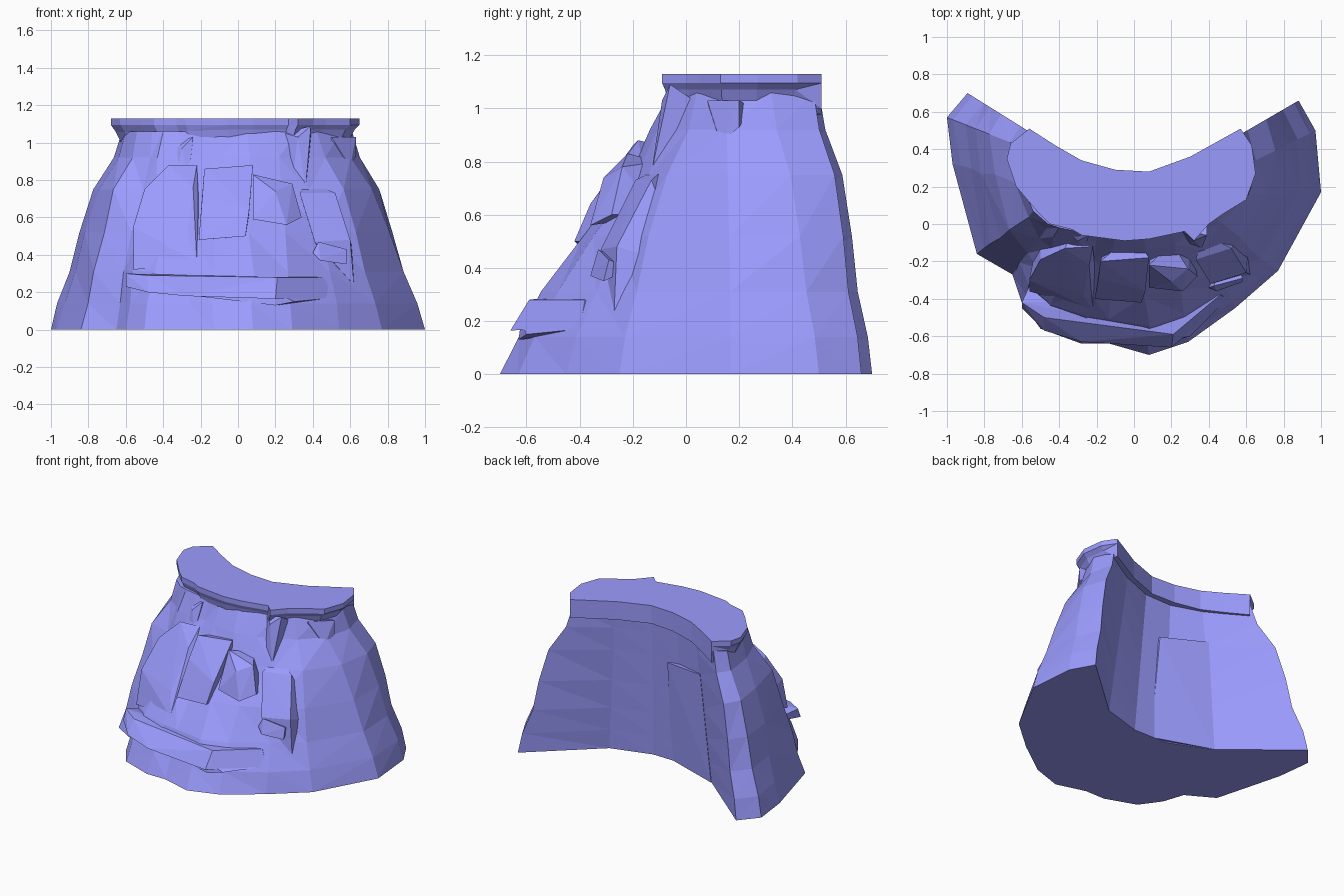
import bpy, bmesh, random
from mathutils import Vector

if "Cube" in bpy.data.objects:
    bpy.data.objects.remove(bpy.data.objects["Cube"])

random.seed(4)

rock = bpy.data.materials.new("rock")
rock.diffuse_color = (.33, .33, 1, 1)
rock.use_nodes = True
rock.node_tree.nodes["Principled BSDF"].inputs["Base Color"].default_value = rock.diffuse_color


def finish(name, bm):
    bmesh.ops.recalc_face_normals(bm, faces=bm.faces)
    mesh = bpy.data.meshes.new(name)
    bm.to_mesh(mesh)
    bm.free()
    mesh.materials.append(rock)
    ob = bpy.data.objects.new(name, mesh)
    bpy.context.collection.objects.link(ob)
    return ob


def loft(name, rings):
    """Skin a stack of equal-length closed outlines and cap both ends."""
    bm = bmesh.new()
    rows = [[bm.verts.new(p) for p in r] for r in rings]
    n = len(rows[0])
    for a, b in zip(rows, rows[1:]):
        for i in range(n):
            j = (i + 1) % n
            bm.faces.new((a[i], a[j], b[j], b[i]))
    bm.faces.new(rows[0][::-1])
    bm.faces.new(rows[-1])
    bmesh.ops.recalc_face_normals(bm, faces=bm.faces)
    bmesh.ops.triangulate(bm, faces=bm.faces[:], ngon_method='EAR_CLIP')
    return finish(name, bm)


def chunk(name, pts):
    """Faceted rock from the convex hull of a few corners."""
    bm = bmesh.new()
    for p in pts:
        bm.verts.new(p)
    res = bmesh.ops.convex_hull(bm, input=bm.verts[:])
    junk = list({g for g in res["geom_interior"] + res["geom_unused"]
                 if isinstance(g, bmesh.types.BMVert)})
    if junk:
        bmesh.ops.delete(bm, geom=junk, context='VERTS')
    return finish(name, bm)


# Crescent cliff body: outer edge left tip to right tip, then the hollow back
base_outer = [(-.89, .70), (-1, .57), (-.97, .32), (-.84, -.16), (-.65, -.27),
              (-.6, -.42), (-.5, -.56), (-.28, -.64), (-.13, -.64), (.08, -.7),
              (.29, -.63), (.54, -.45), (.77, -.25), (1, .17), (.97, .5), (.88, .66)]
top_outer = [(-.57, .5), (-.62, .42), (-.6, .22), (-.54, .07), (-.46, 0),
             (-.4, -.02), (-.3, -.04), (-.2, -.04), (-.1, -.05), (.05, -.06),
             (.2, -.04), (.32, -.01), (.42, .04), (.55, .15), (.61, .32), (.57, .48)]
base_inner = [(.43, .26), (.14, .175), (-.12, .18), (-.42, .31)]
top_inner = [(.33, .34), (.1, .25), (-.1, .25), (-.3, .33)]

# height, inward lean of the arms, inward lean of the front
levels = [(0, 0, 0), (.14, .08, .11), (.31, .27, .23), (.52, .38, .49),
          (.75, .56, .75), (.92, .88, .90), (1.06, 1, 1)]
rings = []
for z, side, front in levels:
    ring = []
    wob = .012 if 0 < z < 1 else 0
    for i, (a, b) in enumerate(zip(base_outer, top_outer)):
        w = min(1, 1.4 * (1 - abs(i - 7.5) / 7.5))
        t = side + (front - side) * w
        if i in (3, 12) and .5 < z < .8:      # shoulders swell outward
            t -= .06
        p = Vector(a).lerp(Vector(b), t)
        edge = 0 if i in (0, 1, 13, 14, 15) else wob
        ring.append((p.x + random.uniform(-edge, edge),
                     p.y + random.uniform(-edge, edge), z))
    for a, b in zip(base_inner, top_inner):
        p = Vector(a).lerp(Vector(b), z / 1.06)
        ring.append((p.x, p.y, z))
    rings.append(ring)
loft("cliff_body", rings)

# Flat overhanging cap slab
cap = [(-.56, .51), (-.66, .43), (-.68, .35), (-.63, .2), (-.52, .07), (-.45, 0),
       (-.33, -.03), (-.28, -.06), (-.05, -.09), (.08, -.08), (.27, -.04),
       (.32, -.09), (.4, 0), (.47, .05), (.6, .13), (.65, .27), (.63, .42), (.57, .51),
       (.3, .36), (.08, .28), (-.1, .29), (-.28, .34), (-.42, .42)]


def cap_ring(z, s, drop=0):
    c = Vector((0, .2))
    out = []
    for i, p in enumerate(cap):
        q = c + (Vector(p) - c) * (s if 0 < i < 17 else 1)
        out.append((q.x, q.y, z - drop * max(0, -p[0])))
    return out


loft("cap_slab", [cap_ring(1.0, .9, .04), cap_ring(1.07, .96, .02),
                  cap_ring(1.095, 1), cap_ring(1.13, 1)])

# Jutting ledge across the lower front
chunk("front_ledge", [(-.6, -.42, .30), (-.6, -.45, .23), (-.48, -.57, .20),
                      (-.28, -.63, .18), (.2, -.66, .165), (.21, -.59, .28),
                      (.51, -.40, .17), (.46, -.38, .28), (-.48, -.5, .29),
                      (-.5, -.2, .25), (.4, -.2, .25)])
chunk("ledge_underside", [(-.4, -.58, .2), (.2, -.63, .13), (.3, -.6, .15),
                          (.5, -.4, .17), (.1, -.3, .15), (.2, -.62, .2)])

# Central leaning block and its neighbour
chunk("centre_block", [(-.21, -.40, .48), (.04, -.42, .50), (-.18, -.2, .86),
                       (.08, -.18, .88), (.06, -.36, .64), (-.19, -.29, .72),
                       (-.15, -.1, .5), (.05, -.1, .5), (0, -.05, .85)])
chunk("side_block", [(.08, -.34, .59), (.26, -.36, .56), (.34, -.28, .60),
                     (.08, -.22, .83), (.2, -.31, .74), (.29, -.24, .78),
                     (.1, -.1, .6), (.3, -.1, .6), (.2, -.1, .8)])

# Broad left bulge running in behind the centre block
chunk("left_bulge", [(-.56, -.36, .32), (-.56, -.30, .55), (-.5, -.19, .75),
                     (-.37, -.13, .88), (-.27, -.38, .50), (-.24, -.22, .76),
                     (-.22, -.46, .36), (-.2, -.33, .5), (-.22, -.12, .88),
                     (-.5, 0, .4), (-.3, 0, .8)])

# Right pillar with a knob
chunk("right_pillar", [(.33, -.19, .73), (.52, -.13, .73), (.41, -.32, .47),
                       (.60, -.26, .48), (.62, -.27, .24), (.45, -.28, .4),
                       (.37, -.05, .8), (.4, 0, .5), (.62, 0, .4)])
chunk("pillar_knob", [(.40, -.34, .41), (.44, -.36, .37), (.58, -.31, .35),
                      (.58, -.29, .43), (.43, -.33, .47), (.45, -.2, .4), (.55, -.2, .4)])

# Tapered buttresses under the cap
for name, x, y, w, top, low in [("right_buttress", .32, -.03, .07, 1.09, .76),
                                ("left_buttress", -.3, -.03, .06, 1.03, .81)]:
    chunk(name, [(x - w, y, top - .04), (x + w, y - .03, top), (x, y - .06, top - .06),
                 (x + w * .6, y - .10, low), (x - w * .4, y - .08, low + .05),
                 (x - w, y + .12, top - .1), (x + w, y + .12, top - .1)])
chunk("right_knob", [(.48, .1, .97), (.53, .11, .9), (.6, .13, .87), (.63, .2, .93),
                     (.63, .2, 1.03), (.5, .08, 1.03), (.45, .2, .95), (.5, .25, 1)])

# Upright panel on the hollow back wall, ending below the cap
chunk("back_panel", [(0, .17, 0), (-.42, .315, 0), (-.02, .24, .73),
                     (-.35, .34, .77), (-.38, .1, .05), (-.3, .1, .75), (0, .1, .7)])
